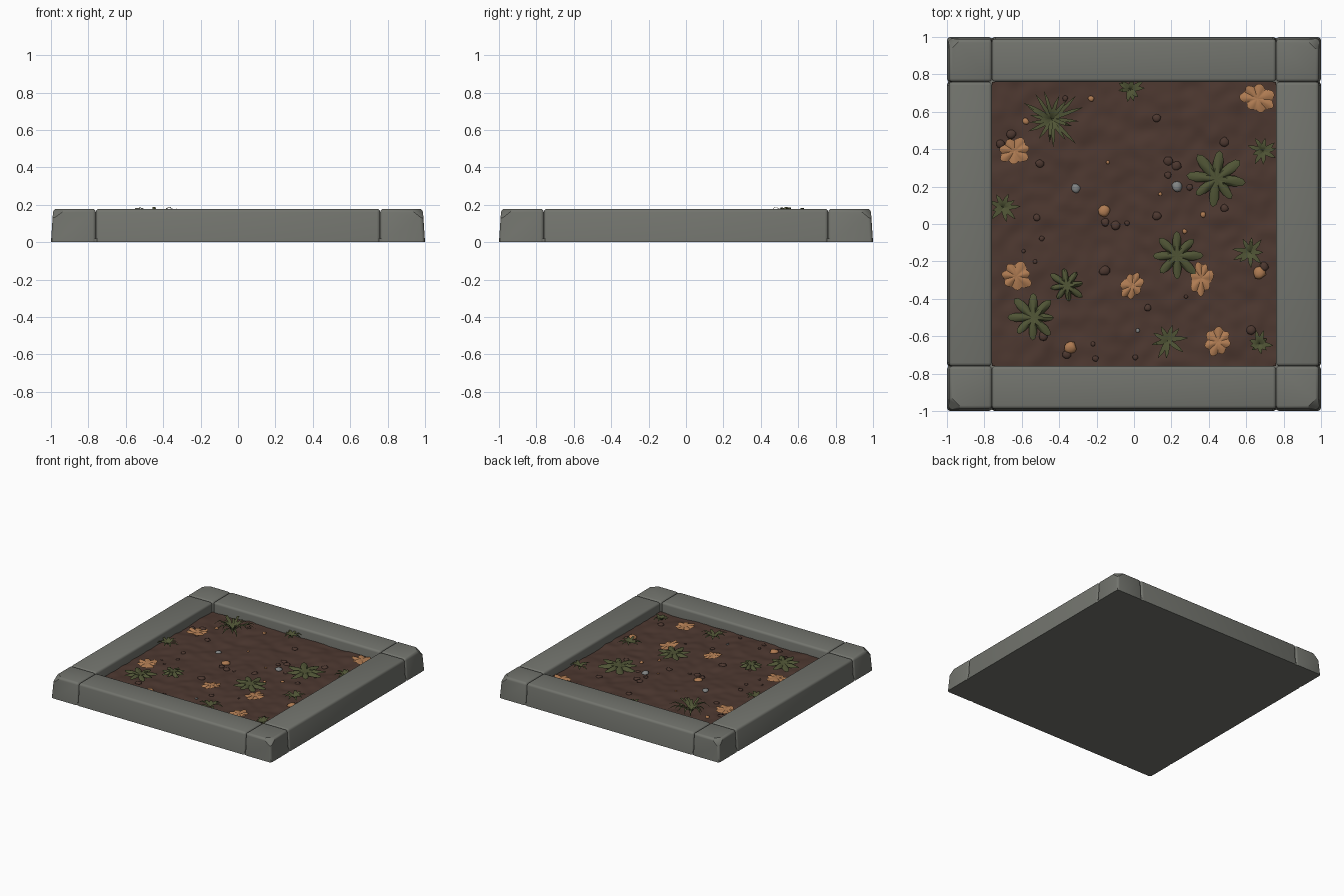
import bpy, bmesh, math, random
from mathutils import Vector, noise

random.seed(7)
cube = bpy.data.objects.get("Cube")
if cube:
    bpy.data.objects.remove(cube)


def material(name, r, g, b):
    mat = bpy.data.materials.new(name)
    mat.use_nodes = True
    mat.diffuse_color = (r, g, b, 1)
    bsdf = mat.node_tree.nodes["Principled BSDF"]
    bsdf.inputs["Base Color"].default_value = (r, g, b, 1)
    bsdf.inputs["Roughness"].default_value = 0.9
    return mat


STONE = material("grey stone", 0.17, 0.175, 0.155)
SOIL = material("brown soil", 0.075, 0.04, 0.03)
LEAF = material("dry orange leaf", 0.43, 0.2, 0.085)
GREEN = material("olive green", 0.08, 0.09, 0.036)
PEBBLE = material("pale pebble", 0.22, 0.23, 0.23)

TOP, INNER, GROUND = 0.178, 0.76, 0.1


def finish(name, bm, mat, angle=35):
    bmesh.ops.recalc_face_normals(bm, faces=bm.faces[:])
    mesh = bpy.data.meshes.new(name)
    bm.to_mesh(mesh)
    bm.free()
    mesh.materials.append(mat)
    obj = bpy.data.objects.new(name, mesh)
    bpy.context.collection.objects.link(obj)
    bpy.ops.object.select_all(action="DESELECT")
    obj.select_set(True)
    bpy.context.view_layer.objects.active = obj
    bpy.ops.object.shade_smooth_by_angle(angle=math.radians(angle))
    return obj


def ground(x, y):
    """Height of the lumpy soil."""
    p = Vector((x, y, 0))
    return GROUND + 0.012 * noise.noise(p * 4) + 0.009 * noise.noise(p * 13)


# Stone border blocks, tapered on their outer sides, with worn edges
def stone_block(name, x0, x1, y0, y1, chipped=False):
    bm = bmesh.new()
    bmesh.ops.create_cube(bm, size=1)
    for v in bm.verts:
        v.co.x = x1 if v.co.x > 0 else x0
        v.co.y = y1 if v.co.y > 0 else y0
        upper = v.co.z > 0
        v.co.z = TOP if upper else 0
        if upper:
            for i in (0, 1):
                if abs(v.co[i]) > 0.9:
                    v.co[i] *= 0.988
    edges = [e for e in bm.edges if max(v.co.z for v in e.verts) > 0.1]
    bmesh.ops.bevel(bm, geom=edges, offset=0.018, segments=3,
                    profile=0.5, affect="EDGES")
    if chipped:
        # Knock a shallow chip off the outer top corner
        out = Vector((math.copysign(1, x0 + x1), math.copysign(1, y0 + y1), 0))
        normal = (out * random.uniform(0.7, 1) + Vector((0, 0, 1))).normalized()
        point = out * 0.97 + Vector((0, 0, TOP - 0.025))
        cut = bmesh.ops.bisect_plane(
            bm, geom=bm.verts[:] + bm.edges[:] + bm.faces[:],
            plane_co=point, plane_no=normal, clear_outer=True)
        rim = [e for e in cut["geom_cut"] if isinstance(e, bmesh.types.BMEdge)]
        bmesh.ops.holes_fill(bm, edges=rim, sides=0)
    finish(name, bm, STONE)


spans = {"left": (INNER, 1), "right": (-1, -INNER)}
rows = {"back": (INNER, 1), "front": (-1, -INNER)}
for side, xs in spans.items():
    stone_block(side + "_border", *xs, -INNER, INNER)
    for row, ys in rows.items():
        stone_block(f"{row}_{side}_corner", *xs, *ys, chipped=True)
for row, ys in rows.items():
    stone_block(row + "_border", -INNER, INNER, *ys)

# Stone base beneath the soil
bm = bmesh.new()
bmesh.ops.create_cube(bm, size=1)
for v in bm.verts:
    v.co = (v.co.x * 1.99, v.co.y * 1.99, 0.02 if v.co.z > 0 else 0)
finish("base_slab", bm, STONE)

# Lumpy soil bed
bm = bmesh.new()
bmesh.ops.create_grid(bm, x_segments=80, y_segments=80, size=INNER)
for v in bm.verts:
    v.co.z = ground(v.co.x, v.co.y)
finish("soil", bm, SOIL, 60)


# Flat lobed leaf with a raised middle and a ragged rim
def lobed_leaf(name, x, y, r, mat, lobes, depth, lift=0.01, squash=1.0):
    bm = bmesh.new()
    turn = random.uniform(0, math.tau)
    steps = lobes * 6
    lobe_size = [random.uniform(0.85, 1.1) for _ in range(lobes)]
    rings = []
    for part in (0.5, 1):
        ring = []
        for i in range(steps):
            a = math.tau * i / steps
            wave = abs(math.sin(lobes * a / 2)) ** 1.3
            radius = r * part * (1 - depth + depth * wave) * lobe_size[i // 6]
            lx, ly = radius * math.cos(a), radius * math.sin(a) * squash
            px = x + lx * math.cos(turn) - ly * math.sin(turn)
            py = y + lx * math.sin(turn) + ly * math.cos(turn)
            px = max(-INNER, min(INNER, px))
            py = max(-INNER, min(INNER, py))
            z = ground(px, py) + lift * (1.6 - part) + 0.006 * wave
            ring.append(bm.verts.new((px, py, z)))
        rings.append(ring)
    hub = bm.verts.new((x, y, ground(x, y) + lift))
    for i in range(steps):
        j = (i + 1) % steps
        bm.faces.new((hub, rings[0][i], rings[0][j]))
        bm.faces.new((rings[0][i], rings[1][i], rings[1][j], rings[0][j]))
    bmesh.ops.solidify(bm, geom=bm.faces[:], thickness=0.006)
    finish(name, bm, mat, 40)


for i, (x, y, r, squash) in enumerate((
        (-0.64, 0.39, 0.095, 0.85), (0.66, 0.67, 0.095, 0.85),
        (-0.63, -0.28, 0.09, 0.9), (0.45, -0.63, 0.085, 0.9),
        (-0.01, -0.33, 0.08, 0.75), (0.36, -0.29, 0.095, 0.65))):
    lobed_leaf(f"dry_leaf_{i}", x, y, r, LEAF, 7, 0.22, 0.012, squash)

for i, (x, y, r) in enumerate((
        (0.44, 0.24, 0.155), (0.23, -0.17, 0.13), (-0.54, -0.5, 0.13),
        (-0.36, -0.33, 0.1))):
    lobed_leaf(f"broad_weed_{i}", x, y, r, GREEN, 8, 0.55, 0.03)


# Tuft of arching tapered blades
def tuft(name, x, y, r, height, count, width):
    bm = bmesh.new()
    profile = ((0, 0.4, 0), (0.35, 1, 0.75), (0.7, 0.75, 1), (1, 0.05, 0.6))
    for k in range(count):
        a = math.tau * (k + random.uniform(-0.3, 0.3)) / count
        reach = r * random.uniform(0.65, 1.1)
        along = Vector((math.cos(a), math.sin(a), 0))
        across = Vector((-along.y, along.x, 0)) * width
        bend = random.uniform(-0.12, 0.12) * r
        rise = height * random.uniform(0.6, 1)
        pairs = []
        for t, w, h in profile:
            c = Vector((x, y, 0)) + along * reach * t
            c += across.normalized() * bend * t * t
            pair = []
            for s in (-1, 1):
                p = c + across * w * s
                p.x = max(-INNER, min(INNER, p.x))
                p.y = max(-INNER, min(INNER, p.y))
                p.z = ground(x, y) + rise * h + 0.004
                pair.append(bm.verts.new(p))
            pairs.append(pair)
        for (p, q), (s, t) in zip(pairs, pairs[1:]):
            bm.faces.new((p, q, t, s))
    bmesh.ops.solidify(bm, geom=bm.faces[:], thickness=0.004)
    finish(name, bm, GREEN, 40)


tuft("tall_grass", -0.44, 0.56, 0.17, 0.085, 18, 0.011)
for i, (x, y, r) in enumerate((
        (-0.02, 0.72, 0.08), (0.69, 0.39, 0.08), (-0.7, 0.09, 0.09),
        (0.62, -0.15, 0.09), (0.18, -0.62, 0.1), (0.67, -0.64, 0.07))):
    tuft(f"small_weed_{i}", x, y, r, 0.035, 9, 0.013)


# Pebbles, clods and crumbs half sunk in the soil
def lump(name, x, y, r, mat, flat=0.6):
    bm = bmesh.new()
    bmesh.ops.create_icosphere(bm, subdivisions=2, radius=r)
    for v in bm.verts:
        v.co *= 1 + 0.25 * noise.noise(v.co / r + Vector((x, y, 0)) * 9)
        v.co = (v.co.x + x, v.co.y + y, v.co.z * flat + ground(x, y))
    finish(name, bm, mat, 60)


for i, (x, y, r) in enumerate((
        (-0.16, 0.07, 0.033), (0.67, -0.26, 0.034), (-0.34, -0.66, 0.033),
        (-0.23, 0.67, 0.016), (-0.58, 0.55, 0.018), (0.37, 0.05, 0.015),
        (0.27, -0.04, 0.013), (-0.14, 0.33, 0.01), (0.14, 0.16, 0.01))):
    lump(f"orange_stone_{i}", x, y, r, LEAF)
for i, (x, y, r) in enumerate((
        (-0.31, 0.19, 0.025), (0.23, 0.2, 0.028), (0.02, -0.57, 0.011))):
    lump(f"grey_pebble_{i}", x, y, r, PEBBLE)
for i in range(34):
    x, y = random.uniform(-0.72, 0.72), random.uniform(-0.72, 0.72)
    lump(f"soil_clod_{i}", x, y, random.uniform(0.01, 0.028), SOIL, 0.5)
